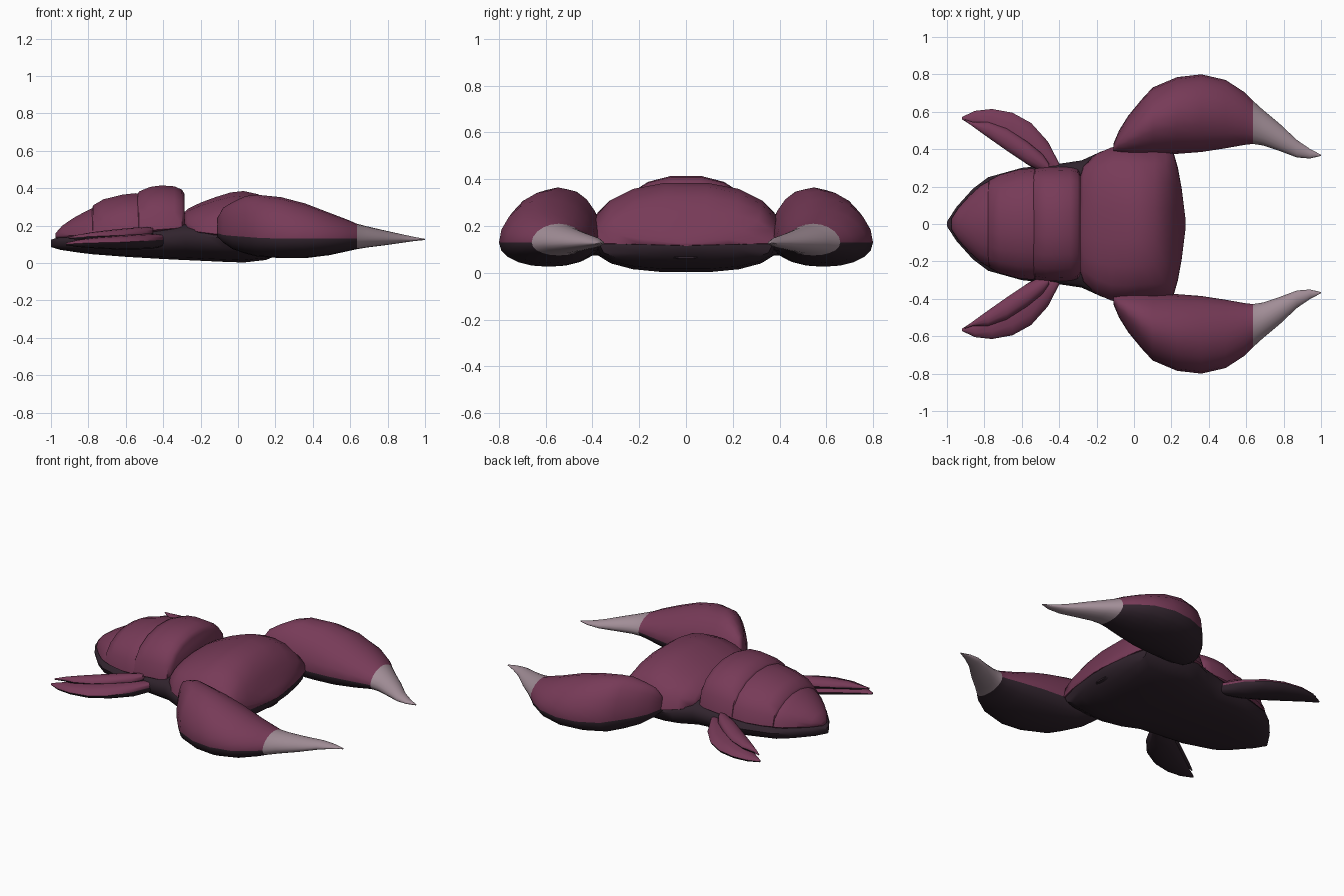
import bpy, bmesh, math


def material(name, rgb):
    m = bpy.data.materials.new(name)
    m.diffuse_color = (*rgb, 1.0)
    return m


PLUM = material("plum shell", (0.185, 0.043, 0.097))
DARK = material("dark underside", (0.030, 0.017, 0.026))
HORN = material("pale claw", (0.36, 0.27, 0.31))


def arc_point(a, e):
    """Point on a superellipse of exponent e."""
    c, s = math.cos(a), math.sin(a)
    return (math.copysign(abs(c) ** (2 / e), c),
            math.copysign(abs(s) ** (2 / e), s))


def loft(name, stations, mats, rule, up=2.0, low=2.0, mirror=False, n=9):
    """Skin cross-sections (x, y_inner, y_outer, z_top, z_seam, z_bottom)."""
    bm = bmesh.new()
    rings = []
    for x, y0, y1, top, seam, bot in stations:
        ring = []
        for i in range(2 * n):
            c, s = arc_point(math.pi * i / n, up if i < n else low)
            h = top - seam if i <= n else seam - bot
            ring.append(bm.verts.new((x, (y0 + y1) / 2 + c * (y1 - y0) / 2, seam + s * h)))
        rings.append(ring)
    for k in range(len(rings) - 1):
        a, b = rings[k], rings[k + 1]
        for i in range(2 * n):
            j = (i + 1) % (2 * n)
            f = bm.faces.new((a[i], a[j], b[j], b[i]))
            xm = (stations[k][0] + stations[k + 1][0]) / 2
            f.material_index = rule(xm, i < n)
    for ring, st in ((rings[0], stations[0]), (rings[-1], stations[-1])):
        upper = bm.faces.new(ring[:n + 1])
        lower = bm.faces.new(ring[n:] + [ring[0]])
        upper.material_index = rule(st[0], True)
        lower.material_index = rule(st[0], False)
    bmesh.ops.recalc_face_normals(bm, faces=bm.faces[:])
    me = bpy.data.meshes.new(name)
    bm.to_mesh(me)
    bm.free()
    for m in mats:
        me.materials.append(m)
    ob = bpy.data.objects.new(name, me)
    bpy.context.collection.objects.link(ob)
    bpy.ops.object.select_all(action='DESELECT')
    ob.select_set(True)
    bpy.context.view_layer.objects.active = ob
    bpy.ops.object.shade_smooth_by_angle(angle=math.radians(42))
    if mirror:
        mod = ob.modifiers.new("mirror", 'MIRROR')
        mod.use_axis = (False, True, False)
        mod.use_mirror_merge = False
    return ob


def sym(rows):
    """Stations centred on y = 0, from (x, half_width, top, seam, bottom)."""
    return [(x, -w, w, t, s, b) for x, w, t, s, b in rows]


one = lambda x, upper: 0
top_dark = lambda x, upper: 0 if upper else 1

# Dark belly running the full length of the trunk
loft("belly", sym([
    (-1.0, .012, .125, .11, .085), (-.95, .09, .14, .115, .07),
    (-.86, .19, .15, .12, .056), (-.78, .25, .155, .12, .046),
    (-.6, .30, .17, .12, .032), (-.4, .322, .215, .13, .02),
    (-.28, .34, .23, .145, .014), (-.17, .39, .21, .14, .009),
    (-.08, .405, .19, .135, .005), (.03, .395, .18, .13, .001),
    (.15, .385, .17, .125, .015), (.21, .37, .15, .12, .04),
    (.245, .24, .13, .12, .065), (.27, .05, .125, .118, .10)]),
    [DARK], one, up=2.6, low=2.5)

# Domed back shell
loft("back_shell", sym([
    (-.285, .27, .275, .18, .16), (-.27, .315, .29, .175, .15),
    (-.2, .375, .325, .165, .14), (-.12, .41, .355, .155, .13),
    (-.04, .415, .38, .15, .125), (.03, .41, .388, .14, .12),
    (.11, .405, .37, .135, .12), (.17, .40, .325, .13, .12),
    (.21, .388, .265, .126, .12), (.235, .30, .215, .124, .119),
    (.255, .19, .175, .122, .118), (.275, .03, .13, .12, .115)]),
    [PLUM], one, up=2.3)

# Three overlapping head bands
loft("neck_band", sym([
    (-.54, .28, .365, .18, .16), (-.53, .295, .385, .175, .15),
    (-.47, .305, .41, .175, .15), (-.41, .305, .418, .18, .15),
    (-.34, .303, .413, .185, .15), (-.3, .292, .395, .19, .16),
    (-.285, .265, .37, .2, .17)]), [PLUM], one, up=2.2)
loft("brow_band", sym([
    (-.785, .20, .28, .155, .14), (-.775, .232, .31, .155, .13),
    (-.72, .262, .343, .158, .13), (-.62, .29, .368, .162, .13),
    (-.55, .297, .376, .168, .13), (-.5, .29, .37, .17, .13)]),
    [PLUM], one, up=2.1)
loft("snout", sym([
    (-.975, .03, .16, .145, .13), (-.94, .085, .2, .146, .125),
    (-.88, .15, .242, .148, .125), (-.82, .205, .275, .15, .125),
    (-.77, .232, .3, .152, .125), (-.7, .24, .31, .155, .125)]),
    [PLUM], one, up=2.0)

# Curved hind limbs: plum above, dark below, pale pointed claws
loft("hind_limb", [
    (-.11, .38, .43, .24, .16, .14), (-.08, .37, .50, .295, .15, .11),
    (-.03, .36, .58, .325, .145, .075), (.04, .36, .665, .358, .14, .05),
    (.1, .365, .73, .365, .135, .035), (.23, .375, .785, .352, .13, .026),
    (.36, .385, .80, .318, .13, .026), (.49, .405, .77, .268, .13, .042),
    (.59, .423, .705, .23, .13, .064), (.635, .428, .66, .21, .13, .074),
    (.69, .42, .61, .196, .13, .083), (.78, .39, .535, .175, .128, .094),
    (.87, .356, .45, .155, .127, .107), (.94, .35, .402, .14, .126, .117),
    (1.0, .364, .37, .129, .126, .123)],
    [PLUM, DARK, HORN],
    lambda x, upper: 2 if x > .636 else (0 if upper else 1),
    up=1.9, low=2.1, mirror=True, n=10)

# Split fore flippers: broad lower lobe and slimmer upper lobe
loft("flipper_lower", [
    (-.92, .56, .572, .108, .10, .095), (-.85, .515, .605, .125, .105, .085),
    (-.76, .45, .615, .137, .108, .078), (-.65, .372, .595, .146, .11, .072),
    (-.55, .305, .54, .152, .115, .072), (-.46, .27, .44, .156, .12, .076),
    (-.395, .25, .315, .15, .125, .09)],
    [PLUM, DARK], top_dark, mirror=True, n=6)
loft("flipper_upper", [
    (-.905, .553, .56, .138, .134, .13), (-.86, .52, .545, .15, .138, .125),
    (-.78, .462, .545, .165, .142, .12), (-.68, .392, .51, .177, .146, .12),
    (-.57, .318, .44, .188, .152, .12), (-.49, .28, .375, .192, .157, .12),
    (-.455, .27, .325, .187, .16, .13)],
    [PLUM, DARK], top_dark, mirror=True, n=6)

# Small vent ridge low on the rear
loft("vent_ridge", sym([
    (.2, .075, .076, .066, .054), (.235, .07, .074, .066, .056),
    (.25, .045, .07, .065, .06)]), [DARK], one, n=6)
